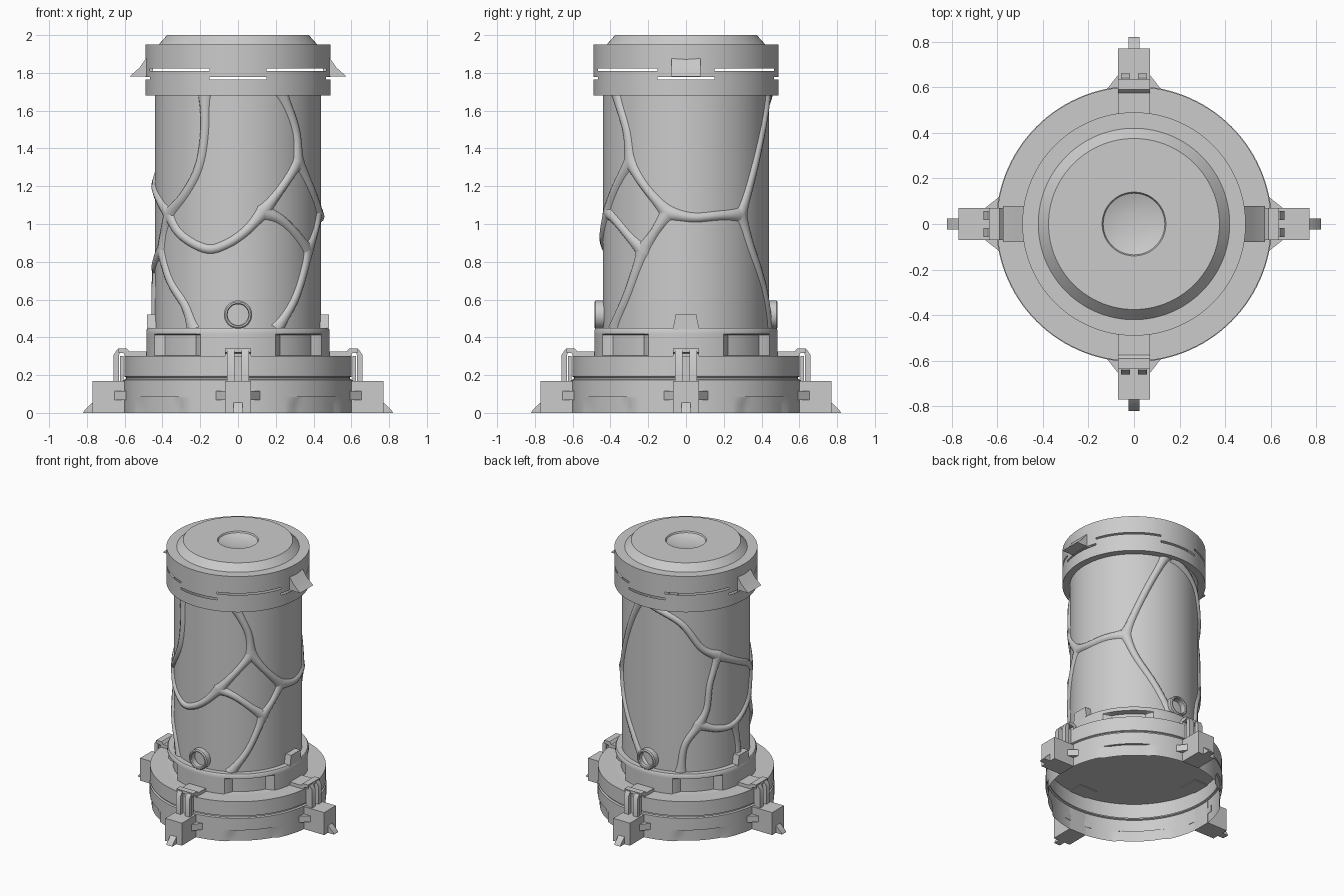
import bpy, bmesh
from math import sin, cos, pi, radians, exp
from mathutils import Vector

if "Cube" in bpy.data.objects:
    bpy.data.objects.remove(bpy.data.objects["Cube"])


def polar(r, a, z):
    """Angle a is measured from the front (-y) towards +x."""
    return Vector((r * sin(a), -r * cos(a), z))


def finish(name, bm, angle=35):
    bmesh.ops.remove_doubles(bm, verts=bm.verts, dist=1e-5)
    me = bpy.data.meshes.new(name)
    bm.to_mesh(me)
    bm.free()
    me.shade_smooth()
    me.set_sharp_from_angle(angle=radians(angle))
    ob = bpy.data.objects.new(name, me)
    bpy.context.collection.objects.link(ob)
    return ob


def off45(deg):
    """Degrees away from the nearest diagonal."""
    return abs(deg % 90 - 45)


def revolve(name, prof, n=120, radius=None, skip=None):
    bm = bmesh.new()
    rings = []
    for j, (r, z) in enumerate(prof):
        ring = []
        for i in range(n):
            rr = radius(i * 360 / n, j, r) if radius else r
            ring.append(bm.verts.new(polar(rr, 2 * pi * i / n, z)))
        rings.append(ring)
    for j in range(len(prof) - 1):
        for i in range(n):
            if skip and skip((i + .5) * 360 / n, j):
                continue
            k = (i + 1) % n
            bm.faces.new((rings[j][i], rings[j][k], rings[j + 1][k], rings[j + 1][i]))
    return finish(name, bm)


def prism(bm, pts, shift):
    a = [bm.verts.new(p) for p in pts]
    b = [bm.verts.new(Vector(p) + Vector(shift)) for p in pts]
    n = len(a)
    faces = [bm.faces.new(a), bm.faces.new(b[::-1])]
    for i in range(n):
        faces.append(bm.faces.new((a[i], b[i], b[(i + 1) % n], a[(i + 1) % n])))
    bmesh.ops.recalc_face_normals(bm, faces=faces)


def side(bm, rz, t0, t1):
    """Profile in (radius, z), extruded across; built facing +x."""
    prism(bm, [(r, t0, z) for r, z in rz], (0, t1 - t0, 0))


def place(bm, name, deg):
    ob = finish(name, bm)
    ob.rotation_euler.z = radians(deg)


# Base: hollow foot with groove and four chamfered recesses
def base_r(deg, j, r):
    width = {0: 15, 1: 15, 2: 12}.get(j, -1)
    return r - .014 if off45(deg) <= width else r

revolve("base", [(.605, 0), (.605, .05), (.605, .083), (.605, .085), (.605, .175), (.592, .179),
                 (.592, .188), (.602, .192), (.602, .3), (0, .3)], radius=base_r)


# Collar with four sunken windows
def collar_r(deg, j, r):
    if j in (1, 2):
        return r - .04 * min(1, max(0, (20 - off45(deg)) / 5))
    return r

revolve("collar", [(.485, .3), (.485, .303), (.485, .412), (.485, .418), (.485, .44),
                   (.478, .45), (.43, .45)], radius=collar_r)

# Body tube
revolve("body", [(.44, .42), (.44, 1.72)])


# Cap with a stepped see-through slit
def slit(deg, j):
    near_axis = off45(deg) > 27
    return j == 2 and near_axis or j == 4 and not near_axis

revolve("cap", [(.44, 1.68), (.49, 1.68), (.49, 1.764), (.49, 1.778), (.49, 1.81), (.49, 1.822),
                (.49, 1.95), (.42, 1.95), (.375, 2.0), (.14, 2.0), (.135, 1.99), (.1, 1.978),
                (.05, 1.971), (0, 1.969)], skip=slit)

# Raised branching ridges: paths as (degrees, z)
PATHS = [
    [(-24, 1.7), (-24, 1.475), (-29, 1.29), (-41, 1.15), (-57, 1.05)],
    [(-57, 1.05), (-72, 1.13), (-90, 1.2), (-115, 1.3)],
    [(-57, 1.05), (-44, .945), (-23, .87), (-9, .89), (5, .96), (18, 1.066)],
    [(18, 1.066), (34, 1.21), (47, 1.33)],
    [(-57, 1.05), (-63, .96), (-68, .86)],
    [(-68, .86), (-55, .7), (-40, .57), (-33, .44)],
    [(47, 1.33), (44, 1.5), (32, 1.7)],
    [(47, 1.33), (60, 1.2), (77, 1.06)],
    [(18, 1.066), (34, 1.01), (58, .86)],
    [(58, .86), (53, .76), (43, .6), (28, .44)],
    [(58, .86), (67, .95), (77, 1.06)],
    [(77, 1.06), (95, 1.035), (114, 1.045), (132, 1.05)],
    [(132, 1.05), (142, 1.24), (154, 1.45), (170, 1.7)],
    [(132, 1.05), (142, .865), (160, .65), (176, .44)],
    [(176, 1.7), (209, 1.58), (229, 1.38), (245, 1.3)],
    [(245, 1.3), (237, 1.1), (234, .92), (227, .8)],
    [(227, .8), (245, .75), (264, .75), (292, .86)],
    [(227, .8), (214, .65), (210, .44)],
    [(264, .75), (268, .6), (270, .44)],
]
SECTION = [(-1, -.008), (-.6, .012), (0, .018), (.6, .012), (1, -.008)]
bm = bmesh.new()
for path in PATHS:
    p = [Vector((radians(a) * .44, z)) for a, z in path]
    p = [2 * p[0] - p[1]] + p + [2 * p[-1] - p[-2]]
    pts = []
    for i in range(1, len(p) - 2):              # smooth spline through the points
        for s in range(10):
            t = s / 10
            pts.append(.5 * (2 * p[i] + (p[i + 1] - p[i - 1]) * t
                       + (2 * p[i - 1] - 5 * p[i] + 4 * p[i + 1] - p[i + 2]) * t * t
                       + (3 * p[i] - p[i - 1] - 3 * p[i + 1] + p[i + 2]) * t ** 3))
    pts.append(p[-2])
    prev = None
    for k, q in enumerate(pts):
        d = (pts[min(k + 1, len(pts) - 1)] - pts[max(k - 1, 0)]).normalized()
        nrm = Vector((-d.y, d.x))
        end = min((q - pts[0]).length, (q - pts[-1]).length)
        w = .028 + .022 * exp(-end / .05)       # flare into the junctions
        row = []
        for u, h in SECTION:
            v = q + nrm * u * w
            row.append(bm.verts.new(polar(.44 + h, v.x / .44, v.y)))
        if prev:
            for j in range(4):
                bm.faces.new((prev[j], row[j], row[j + 1], prev[j + 1]))
        prev = row
finish("body_ridges", bm, 50)

# Four clamps around the base
for k, label in enumerate(("right", "back", "left", "front")):
    bm = bmesh.new()
    side(bm, [(.6, 0), (.77, 0), (.77, .17), (.6, .17)], -.07, .07)
    side(bm, [(.77, 0), (.82, 0), (.815, .012), (.77, .055)], -.025, .025)
    side(bm, [(.485, .295), (.485, .325), (.575, .325), (.59, .342), (.635, .342),
              (.635, .32), (.6, .315), (.6, .295)], -.07, .07)
    for s in (-1, 1):
        side(bm, [(.625, .335), (.64, .335), (.66, .305), (.66, .165), (.63, .165), (.63, .3)],
             s * .018, s * .057)
        prism(bm, [(.59, s * .12, .067), (.6, s * .06, .067), (.66, s * .065, .067)], (0, 0, .048))
    side(bm, [(.605, .3), (.625, .3), (.625, .165), (.605, .165)], -.05, .05)
    place(bm, "clamp_" + label, 90 * k)

# Side tabs on the collar and wedge lugs on the cap
for deg, label in ((0, "right"), (180, "left")):
    bm = bmesh.new()
    prism(bm, [(.42, -.07, .44), (.42, .07, .44), (.42, .055, .52), (.42, -.055, .52)], (.063, 0, 0))
    place(bm, "collar_tab_" + label, deg)
    bm = bmesh.new()
    side(bm, [(.45, 1.91), (.492, 1.87), (.522, 1.827), (.575, 1.78), (.45, 1.78)], -.078, .078)
    place(bm, "cap_lug_" + label, deg)

# Round eyelets at front and back
for deg, label in ((-90, "front"), (90, "back")):
    bm = bmesh.new()
    N = 32
    loop = [(.42, .075), (.478, .075), (.485, .068), (.485, .06), (.478, .055), (.42, .055)]
    rows = [[bm.verts.new((x, r * cos(2 * pi * i / N), .52 + r * sin(2 * pi * i / N)))
             for x, r in loop] for i in range(N)]
    for i in range(N):
        a, b = rows[i], rows[(i + 1) % N]
        for j in range(len(loop) - 1):
            bm.faces.new((a[j], a[j + 1], b[j + 1], b[j]))
    bmesh.ops.recalc_face_normals(bm, faces=bm.faces)
    place(bm, "eyelet_" + label, deg)
